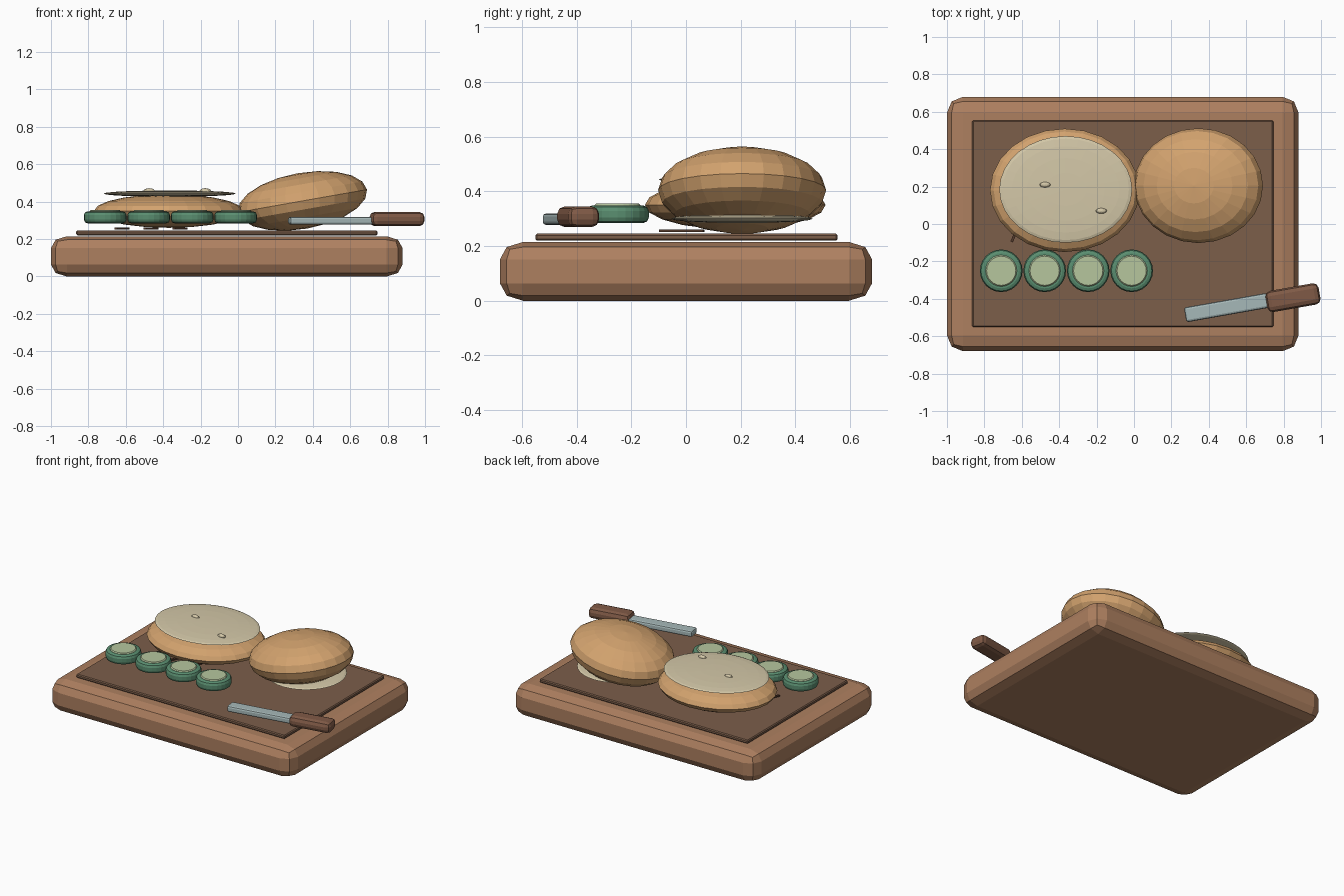
import bpy, math

if "Cube" in bpy.data.objects:
    bpy.data.objects.remove(bpy.data.objects["Cube"])


def srgb(r, g, b):
    return tuple((c / 255 / 12.92) if c < 11 else ((c / 255 + 0.055) / 1.055) ** 2.4
                 for c in (r, g, b)) + (1.0,)


def mat(name, *rgb):
    m = bpy.data.materials.new(name)
    m.diffuse_color = srgb(*rgb)
    m.use_nodes = True
    m.node_tree.nodes["Principled BSDF"].inputs["Base Color"].default_value = m.diffuse_color
    return m


WOOD = mat("board wood", 174, 128, 96)
INLAY = mat("dark inlay wood", 124, 94, 74)
CRUST = mat("bun crust", 210, 162, 110)
CRUMB = mat("bun crumb", 212, 200, 168)
RIND = mat("cucumber rind", 90, 142, 112)
FLESH = mat("cucumber flesh", 182, 198, 158)
STEEL = mat("blade steel", 166, 184, 184)
HANDLE = mat("handle wood", 128, 90, 70)
SCORE = mat("score mark", 84, 58, 44)


def finish(name, m, bevel=0, segments=2):
    ob = bpy.context.object
    ob.name = name
    ob.data.materials.append(m)
    if bevel:
        b = ob.modifiers.new("bevel", 'BEVEL')
        b.width, b.segments, b.limit_method = bevel, segments, 'ANGLE'
    return ob


def box(name, m, loc, size, bevel=0, segments=2, turn=0, squash=1):
    """Bevelled box; squash flattens the bevel vertically."""
    bpy.ops.mesh.primitive_cube_add(size=1, location=loc)
    ob = finish(name, m, bevel, segments)
    for v in ob.data.vertices:
        v.co.x *= size[0]
        v.co.y *= size[1]
        v.co.z *= size[2] / squash
    ob.scale.z = squash
    ob.rotation_euler.z = math.radians(turn)
    return ob


def ball(name, m, loc, radii, tilt=0, turn=0, segments=24, rings=10):
    bpy.ops.mesh.primitive_uv_sphere_add(segments=segments, ring_count=rings, location=loc)
    ob = finish(name, m)
    ob.scale = radii
    ob.rotation_euler = (0, math.radians(tilt), math.radians(turn))
    return ob


def disc(name, m, loc, radius, height, bevel, segments=2):
    bpy.ops.mesh.primitive_cylinder_add(vertices=24, radius=radius, depth=height, location=loc)
    return finish(name, m, bevel, segments)


# Cutting board and its inlay
box("cutting_board", WOOD, (-0.06, 0, 0.1075), (1.88, 1.36, 0.215), 0.085, 2, squash=0.75)
box("board_inlay", INLAY, (-0.06, 0.002, 0.2325), (1.61, 1.105, 0.025), 0.006, 1)

# Short score marks on the inlay
for i, x in enumerate((-0.62, -0.465, -0.31)):
    box(f"score_mark_{i + 1}", SCORE, (x, -0.015, 0.256), (0.014, 0.175, 0.01), turn=-23)

# Bottom bun with its cut face and two seeds
ball("bottom_bun", CRUST, (-0.37, 0.18, 0.35), (0.4, 0.33, 0.09))
ball("bottom_bun_cut_face", CRUMB, (-0.365, 0.185, 0.443), (0.355, 0.285, 0.017), segments=32)
for i, (x, y) in enumerate(((-0.475, 0.21), (-0.175, 0.07))):
    ball(f"seed_{i + 1}", CRUMB, (x, y, 0.458), (0.03, 0.015, 0.014), segments=12, rings=6)

# Tilted top bun with its cut face
ball("top_bun", CRUST, (0.345, 0.205, 0.404), (0.35, 0.307, 0.15), tilt=-10)
ball("top_bun_cut_face", CRUMB, (0.385, 0.205, 0.3), (0.255, 0.258, 0.017), segments=32)

# Row of cucumber slices
for i in range(4):
    x = -0.71 + 0.2325 * i
    disc(f"cucumber_rind_{i + 1}", RIND, (x, -0.25, 0.316), 0.114, 0.064, 0.02)
    disc(f"cucumber_flesh_{i + 1}", FLESH, (x, -0.25, 0.345), 0.084, 0.02, 0.006, 1)

# Knife
box("knife_blade", STEEL, (0.495, -0.447, 0.298), (0.45, 0.08, 0.042), 0.012, 2, turn=10)
box("knife_handle", HANDLE, (0.85, -0.394, 0.307), (0.288, 0.115, 0.076), 0.028, 2, turn=10)
